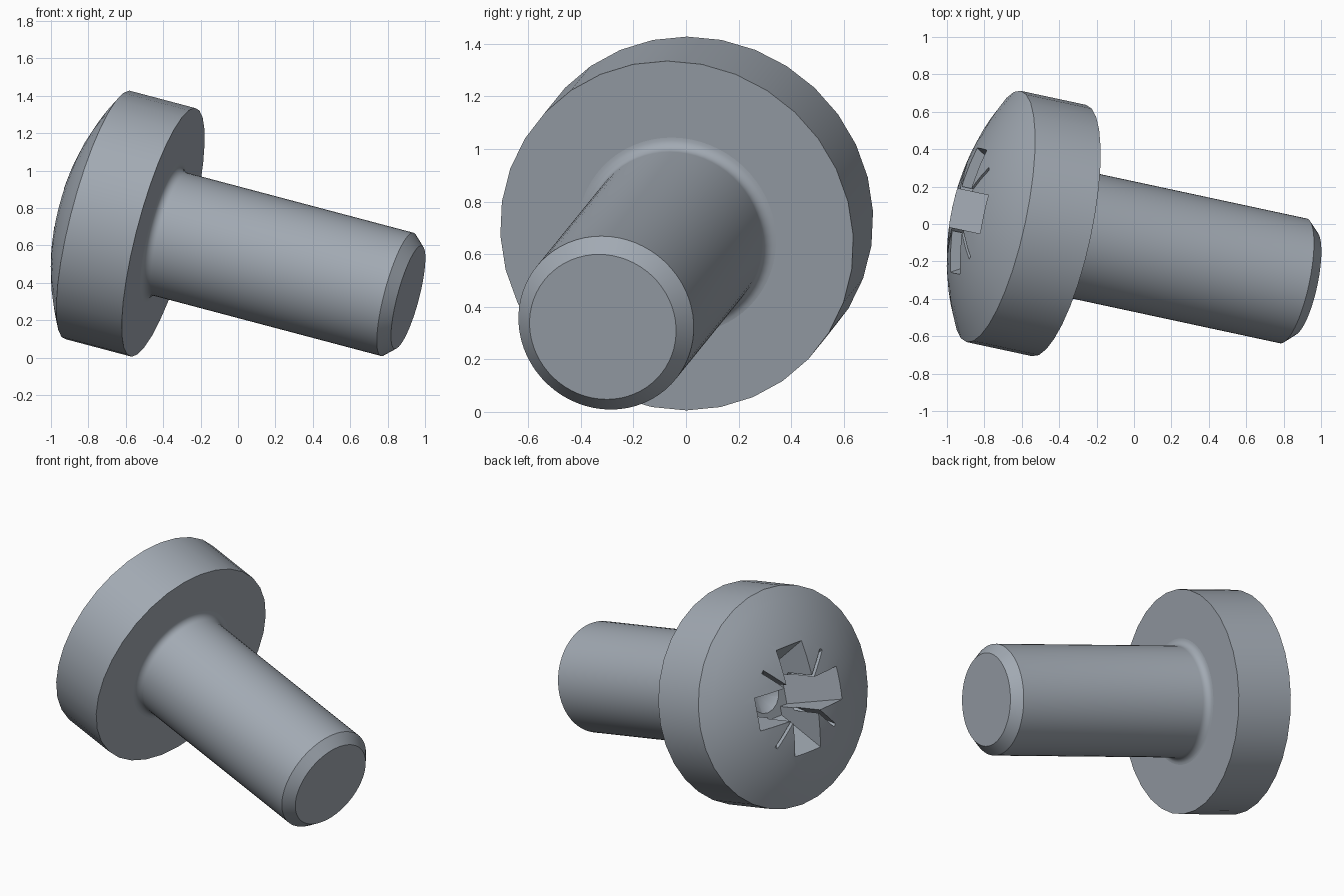
import bpy, bmesh, math
from mathutils import Matrix, Vector

if "Cube" in bpy.data.objects:
    bpy.data.objects.remove(bpy.data.objects["Cube"], do_unlink=True)

# Steel material
steel = bpy.data.materials.new("blue_grey_steel")
steel.use_nodes = True
colour = (0.36, 0.40, 0.45, 1.0)
steel.diffuse_color = colour
steel.node_tree.nodes["Principled BSDF"].inputs["Base Color"].default_value = colour

# Local frame: z runs along the screw from head to tip, origin on the head's underside
axis = Vector((1, -0.215, -0.265)).normalized()
up = (Vector((0, 0, 1)) - axis * axis.z).normalized()
side = axis.cross(up)
PLACE = Matrix((up, side, axis)).transposed().to_4x4()
PLACE.translation = (-0.40, -0.035, 0.67)

HEAD_R, RIM_Z, DOME_H = 0.687, -0.37, 0.19
SHAFT_R, FILLET = 0.341, 0.045


def make_object(name, bm):
    bmesh.ops.recalc_face_normals(bm, faces=bm.faces)
    mesh = bpy.data.meshes.new(name)
    bm.to_mesh(mesh)
    bm.free()
    mesh.materials.append(steel)
    obj = bpy.data.objects.new(name, mesh)
    bpy.context.collection.objects.link(obj)
    obj.matrix_world = PLACE
    return obj


def revolve(name, profile, sides):
    """Spin (radius, z) points round the local z axis."""
    bm = bmesh.new()
    verts = [bm.verts.new((r, 0, z)) for r, z in profile]
    edges = [bm.edges.new(pair) for pair in zip(verts, verts[1:])]
    bmesh.ops.spin(bm, geom=verts + edges, cent=(0, 0, 0), axis=(0, 0, 1),
                   angle=math.tau, steps=sides, use_merge=True)
    bmesh.ops.remove_doubles(bm, verts=bm.verts, dist=1e-5)
    return make_object(name, bm)


def tapered_bar(name, angle, top, bottom, half_width):
    """Bar across the axis; top and bottom are (half length, z)."""
    bm = bmesh.new()
    bmesh.ops.create_cube(bm, size=2)
    for v in bm.verts:
        length, z = top if v.co.z < 0 else bottom
        v.co = (v.co.x * length, v.co.y * half_width, z)
    bmesh.ops.rotate(bm, verts=bm.verts, matrix=Matrix.Rotation(angle, 3, 'Z'))
    return make_object(name, bm)


def activate(obj):
    bpy.ops.object.select_all(action='DESELECT')
    obj.select_set(True)
    bpy.context.view_layer.objects.active = obj


def cut(target, cutter):
    cutter.hide_render = True
    mod = target.modifiers.new("cut", 'BOOLEAN')
    mod.operation = 'DIFFERENCE'
    mod.solver = 'EXACT'
    mod.object = cutter
    activate(target)
    bpy.ops.object.modifier_apply(modifier=mod.name)
    bpy.data.objects.remove(cutter, do_unlink=True)


# Domed head
sphere_r = (HEAD_R ** 2 + DOME_H ** 2) / (2 * DOME_H)
cap = math.asin(HEAD_R / sphere_r)
centre_z = RIM_Z - DOME_H + sphere_r
rings = 8
dome = [(sphere_r * math.sin(cap * i / rings),
         centre_z - sphere_r * math.cos(cap * i / rings)) for i in range(rings + 1)]
head = revolve("screw_head", dome + [(HEAD_R, 0), (0, 0)], 32)

# Cross recess, its pointed bottom and the four thin ticks between the arms
for k in range(2):
    turn = k * math.pi / 2
    cut(head, tapered_bar("recess_arm", turn, (0.39, -0.60), (0.16, -0.20), 0.105))
cut(head, revolve("recess_point", [(0, -0.3), (0.14, -0.22), (0, -0.11)], 16))
for k in range(2):
    turn = math.pi / 4 + k * math.pi / 2
    cut(head, tapered_bar("recess_tick", turn, (0.43, -0.60), (0.13, -0.30), 0.011))

# Shaft with a fillet under the head and a chamfered tip
fillet = []
for i in range(7):
    a = i / 6 * math.pi / 2
    fillet.append((SHAFT_R + FILLET * (1 - math.sin(a)), FILLET * (1 - math.cos(a))))
base = SHAFT_R + FILLET
shaft = revolve("screw_shaft",
                [(0, -0.02), (base, -0.02)] + fillet
                + [(SHAFT_R, 1.323), (0.285, 1.384), (0, 1.384)], 64)

# Smooth round surfaces, crisp edges
for obj in (head, shaft):
    activate(obj)
    bpy.ops.object.shade_smooth_by_angle(angle=math.radians(30))
